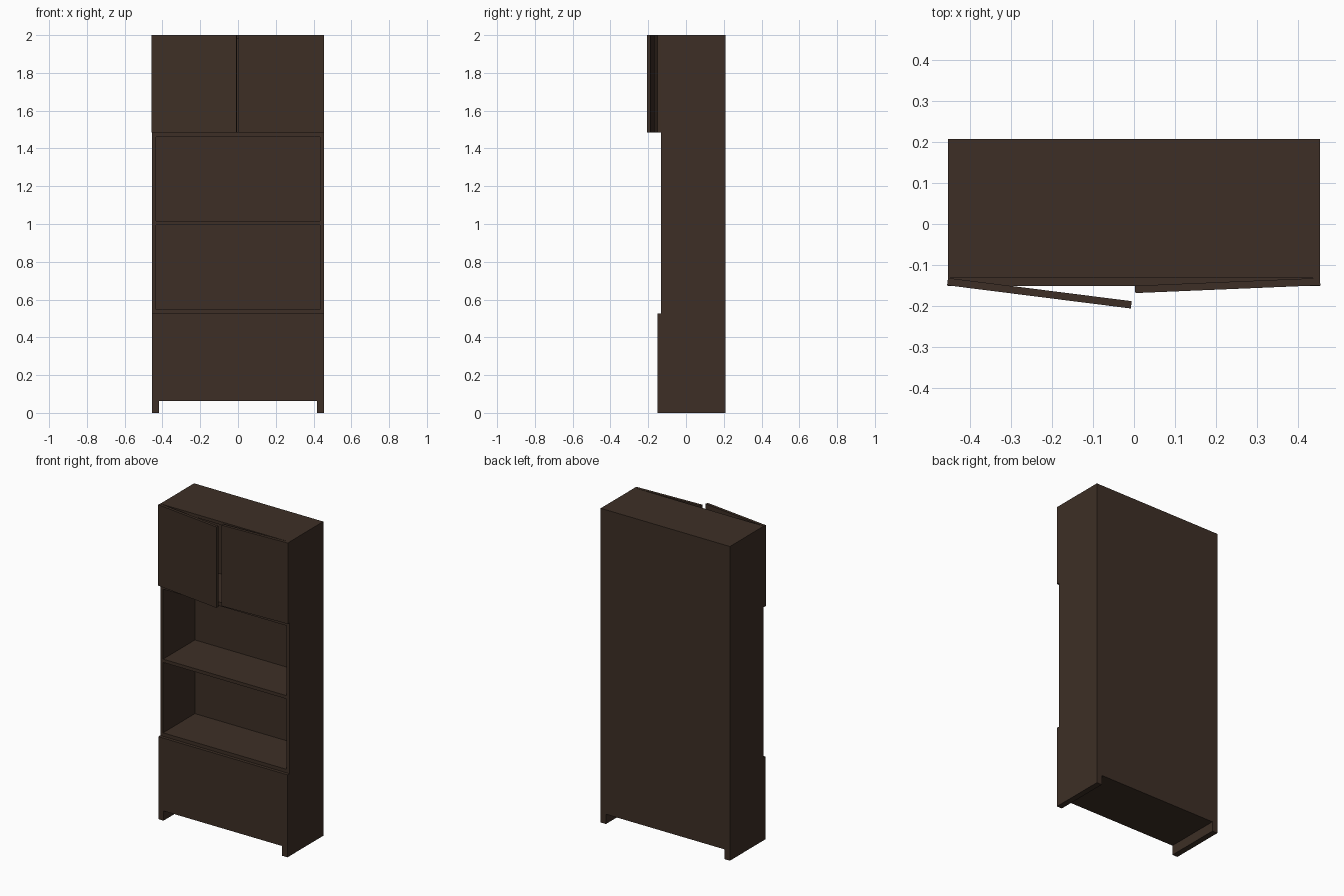
import bpy, bmesh, math
from mathutils import Matrix, Vector

if "Cube" in bpy.data.objects:
    bpy.data.objects.remove(bpy.data.objects["Cube"])

wood = bpy.data.materials.new("dark brown wood")
wood.diffuse_color = (0.047, 0.028, 0.019, 1)
wood.use_nodes = True
wood.node_tree.nodes["Principled BSDF"].inputs["Base Color"].default_value = wood.diffuse_color

W, T = 0.455, 0.02                 # half width, board thickness
BACK, FRONT, LOWER = 0.208, -0.132, -0.152


def board(name, x0, x1, y0, y1, z0, z1):
    """Box between two corners."""
    bm = bmesh.new()
    bmesh.ops.create_cube(bm, size=1)
    bm.transform(Matrix.Translation(((x0 + x1) / 2, (y0 + y1) / 2, (z0 + z1) / 2))
                 @ Matrix.Diagonal((x1 - x0, y1 - y0, z1 - z0, 1)))
    me = bpy.data.meshes.new(name)
    bm.to_mesh(me)
    bm.free()
    me.materials.append(wood)
    ob = bpy.data.objects.new(name, me)
    bpy.context.collection.objects.link(ob)
    return ob


# Side walls and runner feet
for s, label in ((-1, "left"), (1, "right")):
    a, b = sorted((s * W, s * (W - T)))
    board(label + "_side", a, b, FRONT, BACK, 0.062, 2.0)
    a, b = sorted((s * W, s * 0.418))
    board(label + "_foot", a, b, LOWER, BACK, 0, 0.062)

# Back panel and horizontal boards
inner = W - T
board("back_panel", -inner, inner, BACK - T, BACK, 0.062, 2.0)
for name, z0, z1 in (("bottom_board", 0.062, 0.082),
                     ("counter_board", 0.525, 0.547),
                     ("middle_shelf", 0.995, 1.016),
                     ("upper_shelf", 1.461, 1.485),
                     ("top_board", 1.98, 2.0)):
    board(name, -inner, inner, FRONT, BACK - T, z0, z1)

# Lower drawer front
board("drawer_front", -W, W, LOWER, FRONT, 0.062, 0.525)

# Upper doors, each swung slightly open about its outer edge
for s, label, deg in ((-1, "left", 7.2), (1, "right", 2.4)):
    a, b = sorted((0, -s * 0.453))
    door = board(label + "_door", a, b, -0.018, 0, 1.485, 2.0)
    door.location = (s * W, FRONT, 0)
    door.rotation_euler.z = s * math.radians(deg)
